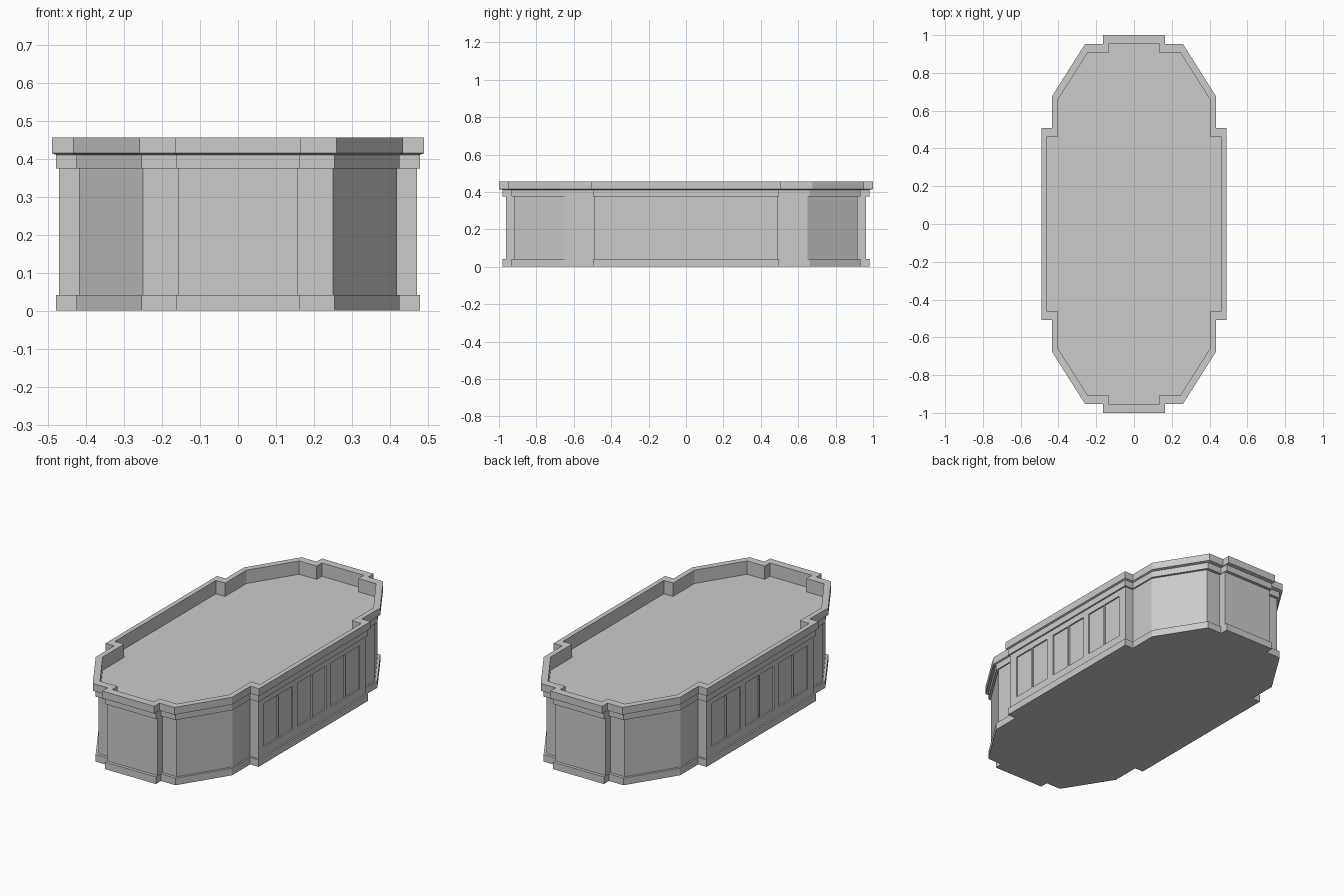
import bpy
import bmesh

default = bpy.data.objects.get("Cube")
if default:
    bpy.data.objects.remove(default, do_unlink=True)

stone = bpy.data.materials.new("pale_grey")
stone.use_nodes = True
GREY = (0.6, 0.6, 0.6, 1)
stone.diffuse_color = GREY
stone.node_tree.nodes["Principled BSDF"].inputs["Base Color"].default_value = GREY

# One quarter of the stepped, chamfered footprint
OUTER = [(0.49, 0.508), (0.435, 0.508), (0.435, 0.675),
         (0.26, 0.952), (0.165, 0.952), (0.165, 1.0)]
INNER = [(0.463, 0.46), (0.405, 0.46), (0.405, 0.655),
         (0.245, 0.907), (0.133, 0.907), (0.133, 0.955)]


def outline(quarter, scale=1.0):
    """Mirror a quarter outline into a full counter-clockwise loop."""
    q = [(x * scale, y * scale) for x, y in quarter]
    half = q + [(-x, y) for x, y in reversed(q)]
    return half + [(-x, -y) for x, y in half]


def finish(name, bm):
    bmesh.ops.recalc_face_normals(bm, faces=bm.faces)
    mesh = bpy.data.meshes.new(name)
    bm.to_mesh(mesh)
    bm.free()
    mesh.materials.append(stone)
    obj = bpy.data.objects.new(name, mesh)
    bpy.context.collection.objects.link(obj)
    return obj


def loft(name, levels):
    """Join a stack of (quarter outline, scale, z) loops and close both ends."""
    bm = bmesh.new()
    rings = [[bm.verts.new((x, y, z)) for x, y in outline(q, s)]
             for q, s, z in levels]
    for a, b in zip(rings, rings[1:]):
        n = len(a)
        for i in range(n):
            j = (i + 1) % n
            bm.faces.new((a[i], a[j], b[j], b[i]))
    bm.faces.new(rings[0])
    bm.faces.new(rings[-1])
    return finish(name, bm)


# Plinth and main body
loft("plinth", [(OUTER, 0.98, 0), (OUTER, 0.98, 0.041)])
body = loft("body", [(OUTER, 0.962, 0.041), (OUTER, 0.962, 0.375)])

# Cornice, projecting cap, raised rim and the sunken floor inside it
loft("rim_and_floor", [(OUTER, 0.98, 0.375), (OUTER, 0.98, 0.411),
                       (OUTER, 1.0, 0.415), (OUTER, 1.0, 0.457),
                       (INNER, 1.0, 0.457), (INNER, 1.0, 0.38)])

# Three pairs of shallow recessed panels on each long side
bm = bmesh.new()
for side in (-1, 1):
    for pair in (-0.305, 0.003, 0.305):
        for step in (-0.067, 0.067):
            box = bmesh.ops.create_cube(bm, size=1)["verts"]
            bmesh.ops.scale(bm, verts=box, vec=(0.016, 0.126, 0.25))
            bmesh.ops.translate(bm, verts=box,
                                vec=(side * 0.49 * 0.962, pair + step, 0.215))
cutter = finish("panel_cutter", bm)
cutter.hide_render = True
cut = body.modifiers.new("panels", 'BOOLEAN')
cut.operation = 'DIFFERENCE'
cut.solver = 'EXACT'
cut.object = cutter
bpy.context.view_layer.objects.active = body
bpy.ops.object.modifier_apply(modifier=cut.name)
bpy.data.objects.remove(cutter, do_unlink=True)
